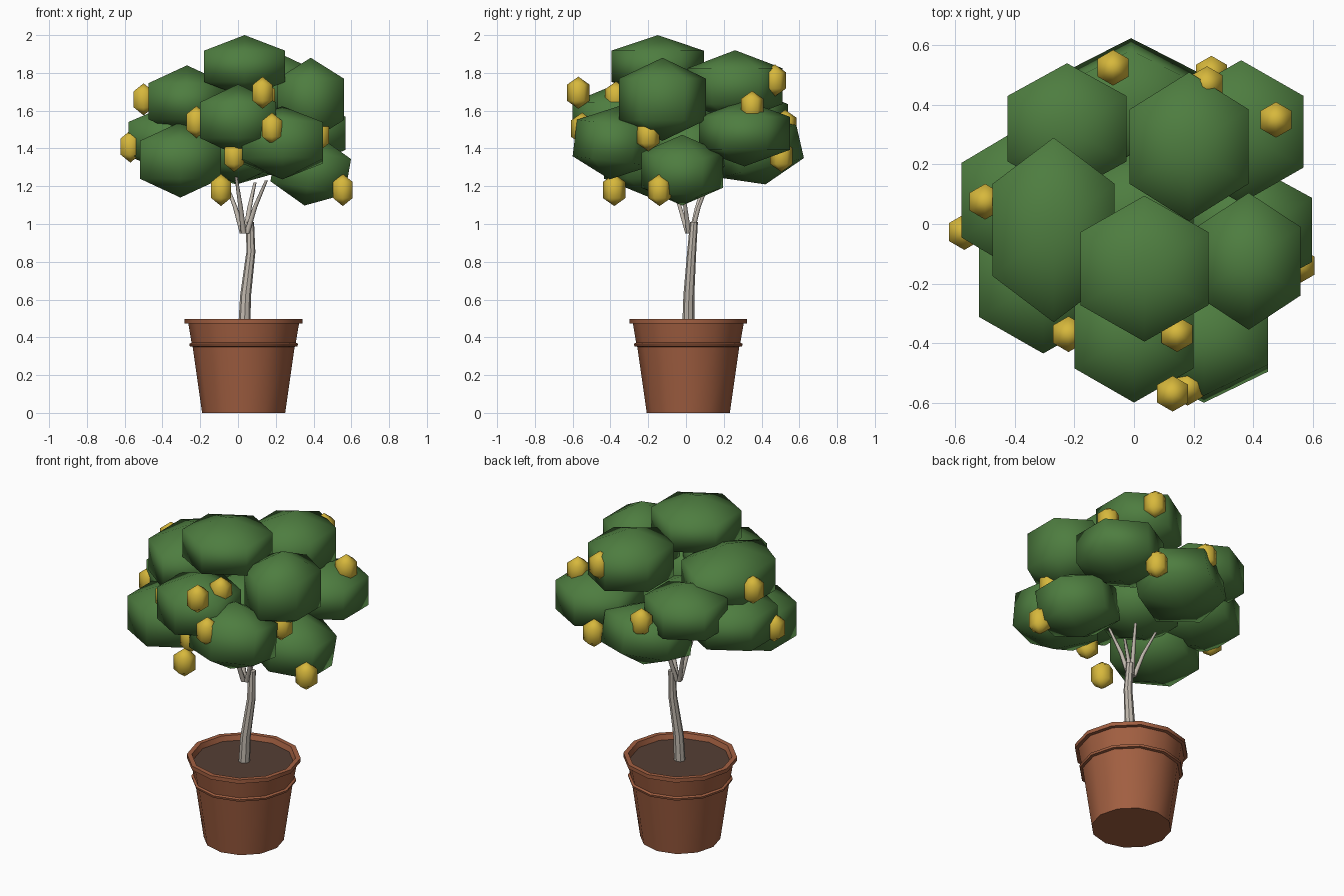
import bpy, bmesh, math


def material(name, rgb):
    m = bpy.data.materials.new(name)
    m.diffuse_color = (*rgb, 1)
    return m


LEAF = material("leaf_green", (0.076, 0.205, 0.051))
LEMON = material("lemon_yellow", (0.68, 0.48, 0.045))
CLAY = material("terracotta", (0.36, 0.115, 0.053))
SOIL = material("dark_soil", (0.09, 0.05, 0.035))
BARK = material("pale_bark", (0.53, 0.48, 0.42))


def loft(name, rings, n, mat, phase=0.0, angle=None):
    """Skin a stack of level rings (x, y, z, radius); end rings are capped."""
    bm = bmesh.new()
    loops = []
    for x, y, z, r in rings:
        loops.append([bm.verts.new((x + r * math.cos(phase + math.tau * i / n),
                                    y + r * math.sin(phase + math.tau * i / n), z))
                      for i in range(n)])
    for a, b in zip(loops, loops[1:]):
        for i in range(n):
            j = (i + 1) % n
            bm.faces.new((a[i], a[j], b[j], b[i]))
    if rings[0][3] > 0:
        bm.faces.new(loops[0][::-1])
    if rings[-1][3] > 0:
        bm.faces.new(loops[-1])
    bmesh.ops.remove_doubles(bm, verts=bm.verts[:], dist=1e-5)
    bmesh.ops.recalc_face_normals(bm, faces=bm.faces[:])
    me = bpy.data.meshes.new(name)
    bm.to_mesh(me)
    bm.free()
    me.materials.append(mat)
    ob = bpy.data.objects.new(name, me)
    bpy.context.collection.objects.link(ob)
    for p in me.polygons:
        p.use_smooth = True
    if angle:
        bpy.ops.object.select_all(action='DESELECT')
        ob.select_set(True)
        bpy.context.view_layer.objects.active = ob
        bpy.ops.object.shade_smooth_by_angle(angle=math.radians(angle))
    return ob


def blob(name, loc, half, mat, tilt=(0, 0)):
    """Six-sided, three-band rounded lump with given half sizes."""
    ob = loft(name, [(0, 0, -1, 0), (0, 0, -0.5, 1), (0, 0, 0.5, 1), (0, 0, 1, 0)],
              6, mat, math.pi / 2)
    ob.location = loc
    ob.scale = (half[0] / 0.866, half[1], half[2])
    ob.rotation_euler = (math.radians(tilt[0]), math.radians(tilt[1]), 0)


# Pot: tapered wall, raised band, lip, inner wall
PX, PY = 0.03, 0.012
profile = [(0.22, 0), (0.27, 0.35), (0.285, 0.353), (0.288, 0.366), (0.276, 0.372),
           (0.293, 0.472), (0.312, 0.474), (0.312, 0.497), (0.285, 0.497), (0.27, 0.45)]
loft("pot", [(PX, PY, z, r) for r, z in profile], 12, CLAY, angle=35)
loft("soil", [(PX, PY, 0.45, 0.268), (PX, PY, 0.468, 0.274)], 12, SOIL, angle=35)

# Trunk and branches
loft("trunk", [(0.033, 0.012, 0.45, 0.032), (0.04, 0.015, 0.62, 0.029),
               (0.068, 0.03, 0.85, 0.024), (0.064, 0.042, 1.01, 0.021)], 8, BARK, angle=40)
for i, (x, y, z) in enumerate([(0.15, -0.03, 1.23), (-0.07, 0.10, 1.23),
                               (-0.01, -0.09, 1.25), (0.09, 0.12, 1.22)]):
    bx, by = 0.035 + 0.1 * (x - 0.035), 0.02 + 0.1 * (y - 0.02)
    loft(f"branch_{i + 1}", [(bx, by, 0.95, 0.015),
                             (bx + 0.42 * (x - bx), by + 0.42 * (y - by), 1.09, 0.012),
                             (x, y, z, 0.008)], 6, BARK, angle=70)

# Foliage: centre, half sizes, tilt
foliage = [
    ((0.035, -0.15, 1.835), (0.215, 0.245, 0.165), (0, 0)),
    ((0.185, 0.26, 1.73), (0.20, 0.25, 0.19), (0, 0)),
    ((0.385, -0.125, 1.66), (0.175, 0.23, 0.22), (0, 0)),
    ((-0.27, -0.02, 1.65), (0.205, 0.31, 0.19), (0, 0)),
    ((-0.225, 0.32, 1.55), (0.20, 0.22, 0.17), (0, 0)),
    ((-0.37, 0.08, 1.45), (0.21, 0.25, 0.18), (0, 0)),
    ((-0.305, -0.19, 1.34), (0.215, 0.245, 0.20), (0, 0)),
    ((0.00, -0.37, 1.55), (0.20, 0.23, 0.19), (0, 0)),
    ((0.235, -0.38, 1.43), (0.215, 0.21, 0.195), (-7, 0)),
    ((0.385, -0.02, 1.285), (0.20, 0.215, 0.19), (0, 10)),
    ((0.36, 0.31, 1.48), (0.21, 0.24, 0.175), (0, 0)),
    ((-0.01, 0.38, 1.385), (0.22, 0.23, 0.18), (13, 0)),
    ((0.00, 0.02, 1.40), (0.20, 0.22, 0.19), (0, 0)),
]
for i, (loc, half, tilt) in enumerate(foliage):
    blob(f"foliage_{i + 1}", loc, half, LEAF, tilt)

# Fruit
fruit = [(-0.07, 0.525, 1.52), (0.245, 0.47, 1.76), (0.26, 0.505, 1.36),
         (0.477, 0.35, 1.62), (-0.50, 0.075, 1.66), (-0.57, -0.027, 1.41),
         (-0.22, -0.37, 1.54), (0.145, -0.37, 1.67), (0.13, -0.57, 1.695),
         (0.18, -0.55, 1.505), (-0.02, -0.42, 1.36), (-0.09, -0.38, 1.18),
         (0.555, -0.14, 1.18), (0.43, -0.20, 1.47)]
for i, loc in enumerate(fruit):
    blob(f"fruit_{i + 1}", loc, (0.052, 0.06, 0.085), LEMON)
